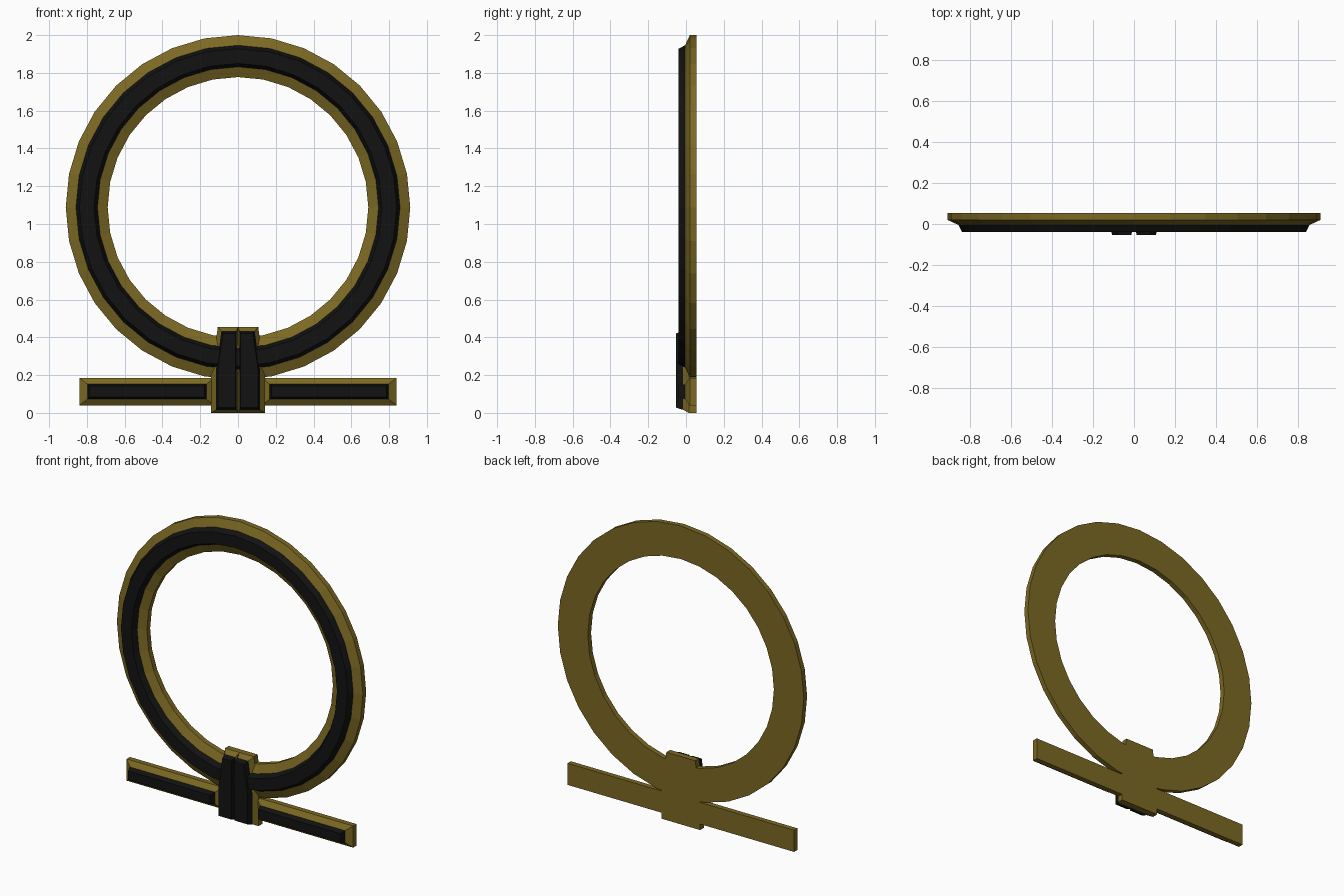
import bpy, bmesh, math
from mathutils import Vector

if "Cube" in bpy.data.objects:
    bpy.data.objects.remove(bpy.data.objects["Cube"])


def material(name, color):
    m = bpy.data.materials.new(name)
    m.diffuse_color = color
    m.use_nodes = True
    m.node_tree.nodes["Principled BSDF"].inputs["Base Color"].default_value = m.diffuse_color
    return m


GOLD = material("dark_gold", (0.20, 0.14, 0.017, 1))
BLACK = material("black", (0.006, 0.006, 0.006, 1))


def finish(bm, name):
    bmesh.ops.recalc_face_normals(bm, faces=bm.faces)
    mesh = bpy.data.meshes.new(name)
    bm.to_mesh(mesh)
    bm.free()
    mesh.materials.append(GOLD)
    mesh.materials.append(BLACK)
    ob = bpy.data.objects.new(name, mesh)
    bpy.context.collection.objects.link(ob)
    return ob


def inset(points, widths):
    """Move each edge of a counter-clockwise outline inwards by its width."""
    n = len(points)
    lines = []
    for i in range(n):
        p, q = Vector(points[i]), Vector(points[(i + 1) % n])
        d = (q - p).normalized()
        lines.append((p + Vector((-d.y, d.x)) * widths[i], d))
    out = []
    for i in range(n):
        (p, d), (q, e) = lines[i - 1], lines[i]
        t = (q - p).cross(e) / d.cross(e)
        out.append(p + d * t)
    return out


def panel(name, outline, trim, rim, depths):
    """Gold plate with sloped edges carrying a raised, tapered black panel."""
    back, edge, slope, front = depths
    mid = inset(outline, trim)
    top = inset(mid, rim)
    levels = [(outline, back), (outline, edge), (mid, slope), (top, front)]
    bm = bmesh.new()
    loops = [[bm.verts.new((p[0], y, p[1])) for p in pts] for pts, y in levels]
    n = len(outline)
    bm.faces.new(loops[0])
    for k in range(3):
        for i in range(n):
            j = (i + 1) % n
            f = bm.faces.new((loops[k][i], loops[k][j], loops[k + 1][j], loops[k + 1][i]))
            f.material_index = int(k == 2)
    bm.faces.new(loops[3]).material_index = 1
    ob = finish(bm, name)
    mirror = ob.modifiers.new("mirror", 'MIRROR')
    mirror.use_mirror_merge = False
    return ob


# Ring: closed profile (radius, y) revolved in 32 flat segments
profile = [(0.69, 0.055), (0.912, 0.055), (0.912, 0.02), (0.858, -0.005),
           (0.84, -0.04), (0.762, -0.04), (0.744, -0.005), (0.69, 0.02)]
SEG = 32
bm = bmesh.new()
rings = []
for s in range(SEG):
    a = 2 * math.pi * s / SEG
    rings.append([bm.verts.new((r * math.sin(a), y, 1.088 + r * math.cos(a)))
                  for r, y in profile])
for s in range(SEG):
    a, b = rings[s], rings[(s + 1) % SEG]
    for i in range(len(profile)):
        j = (i + 1) % len(profile)
        f = bm.faces.new((a[i], a[j], b[j], b[i]))
        f.material_index = int(i in (3, 4, 5))
finish(bm, "ring")

# Base bars, left and right
panel("base_bar", [(0.125, 0.04), (0.84, 0.04), (0.84, 0.185), (0.125, 0.185)],
      [0.033, 0.043, 0.033, 0.043], [0.01] * 4, (0.055, 0.02, -0.005, -0.04))

# Central clasp: two mirrored halves with a groove between them
panel("clasp", [(0.0, 0.0), (0.143, 0.0), (0.143, 0.2), (0.107, 0.455), (0.0, 0.455)],
      [0.016, 0.026, 0.022, 0.022, 0.008], [0.012, 0.01, 0.01, 0.012, 0.004],
      (0.055, 0.015, -0.015, -0.053))
